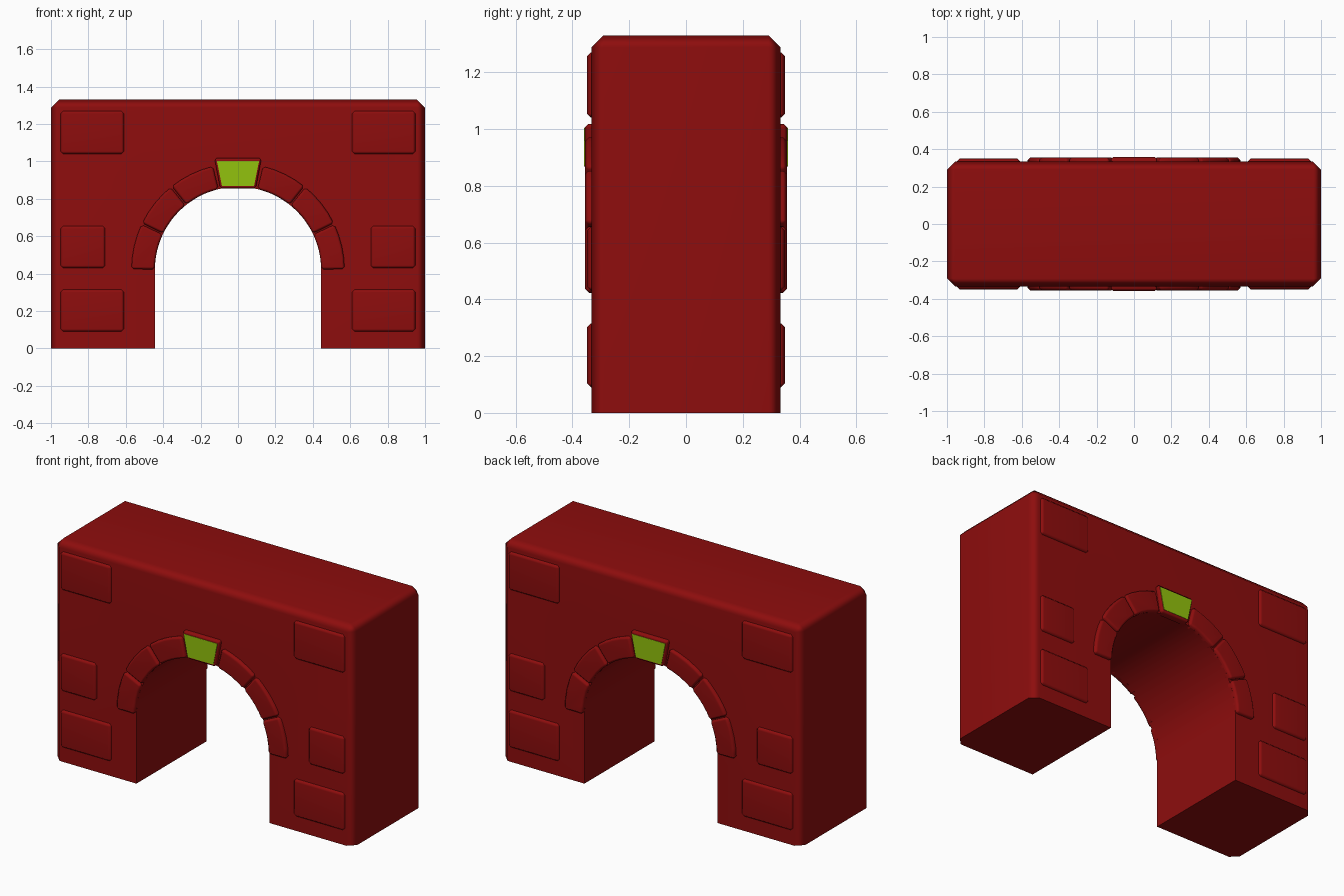
import bpy, bmesh, math
from mathutils import Vector

cube = bpy.data.objects.get("Cube")
if cube:
    bpy.data.objects.remove(cube, do_unlink=True)

DEPTH = 0.333     # half depth of the wall
TOP = 1.33
RADIUS = 0.445    # arch opening
SPRING = 0.42     # height where the arch starts


def material(name, color):
    m = bpy.data.materials.new(name)
    m.use_nodes = True
    m.diffuse_color = color
    m.node_tree.nodes["Principled BSDF"].inputs["Base Color"].default_value = color
    return m


red = material("deep red", (0.27, 0.004, 0.004, 1))
lime = material("lime green", (0.29, 0.54, 0.004, 1))


def polar(r, degrees):
    a = math.radians(degrees)
    return (r * math.cos(a), SPRING + r * math.sin(a))


def prism(name, outline, y0, y1, mat, bevel, pick):
    """Extrude an x-z outline from y0 to y1 and chamfer the edges chosen by pick."""
    bm = bmesh.new()
    face = bm.faces.new([bm.verts.new((x, y0, z)) for x, z in outline])
    ext = bmesh.ops.extrude_face_region(bm, geom=[face])
    moved = [g for g in ext["geom"] if isinstance(g, bmesh.types.BMVert)]
    bmesh.ops.translate(bm, verts=moved, vec=(0, y1 - y0, 0))
    bmesh.ops.recalc_face_normals(bm, faces=bm.faces[:])
    edges = [e for e in bm.edges if pick(e)]
    if edges:
        bmesh.ops.bevel(bm, geom=edges, offset=bevel, segments=1, profile=0.5, affect='EDGES')
    mesh = bpy.data.meshes.new(name)
    bm.to_mesh(mesh)
    bm.free()
    obj = bpy.data.objects.new(name, mesh)
    bpy.context.collection.objects.link(obj)
    mesh.materials.append(mat)
    bpy.ops.object.select_all(action='DESELECT')
    obj.select_set(True)
    bpy.context.view_layer.objects.active = obj
    bpy.ops.object.shade_smooth_by_angle(angle=math.radians(50))
    weighted = obj.modifiers.new("Even shading", 'WEIGHTED_NORMAL')
    weighted.keep_sharp = True
    return obj


# Wall with an arched opening, chamfered on its outer edges
def outer_edge(e):
    ends = [v.co for v in e.verts]
    side = all(abs(c.x) > 0.99 for c in ends)
    top = all(c.z > TOP - 0.01 for c in ends)
    on_ground = all(c.z < 0.01 for c in ends)
    return (side or top) and not on_ground


arch = [polar(RADIUS, i * 180 / 24) for i in range(25)]
outline = [(-RADIUS, 0), (-1, 0), (-1, TOP), (1, TOP), (1, 0), (RADIUS, 0)] + arch
prism("wall", outline, -DEPTH, DEPTH, red, 0.042, outer_edge)


def raised(name, outline, side, height, bevel):
    """Raised stone on one face of the wall, chamfered all round except at the back."""
    front = side * (DEPTH + height)

    def pick(e):
        ends = [v.co for v in e.verts]
        if all(abs(c.y - front) < 0.001 for c in ends):
            return True
        across = abs(ends[0].y - ends[1].y) > 0.001
        return across and e.calc_face_angle(0) > 0.8

    return prism(name, outline, side * (DEPTH - 0.02), front, red, bevel, pick)


def wedge(a0, a1, r0, r1, steps):
    angles = [a0 + (a1 - a0) * i / steps for i in range(steps + 1)]
    return [polar(r0, a) for a in angles] + [polar(r1, a) for a in reversed(angles)]


def trapezoid(low, high, z0, z1):
    return [(-low, z0), (low, z0), (high, z1), (-high, z1)]


# Corner blocks: inner x, bottom z, top z
blocks = {"top": (0.61, 1.04, 1.27), "middle": (0.71, 0.43, 0.655), "bottom": (0.61, 0.09, 0.315)}

for side, face in ((-1, "front"), (1, "back")):
    for sx, hand in ((1, "left"), (-1, "right")):
        for level, (x, z0, z1) in blocks.items():
            rect = [(sx * x, z0), (sx * 0.948, z0), (sx * 0.948, z1), (sx * x, z1)]
            raised(f"{face}_{hand}_{level}_block", rect, side, 0.016, 0.014)
        # Three arch stones on each side of the keystone
        for i in range(3):
            stone = [(sx * px, pz) for px, pz in
                     wedge(i * 25.6 + 0.4, (i + 1) * 25.6 - 0.4, RADIUS, 0.57, 4)]
            raised(f"{face}_{hand}_arch_stone_{i + 1}", stone, side, 0.022, 0.013)
    # Keystone with a coloured plate
    raised(f"{face}_keystone", trapezoid(0.095, 0.126, 0.855, 1.018), side, 0.024, 0.012)
    y = DEPTH + 0.022
    prism(f"{face}_keystone_plate", trapezoid(0.086, 0.113, 0.87, 1.003),
          side * y, side * (y + 0.004), lime, 0, lambda e: False)
